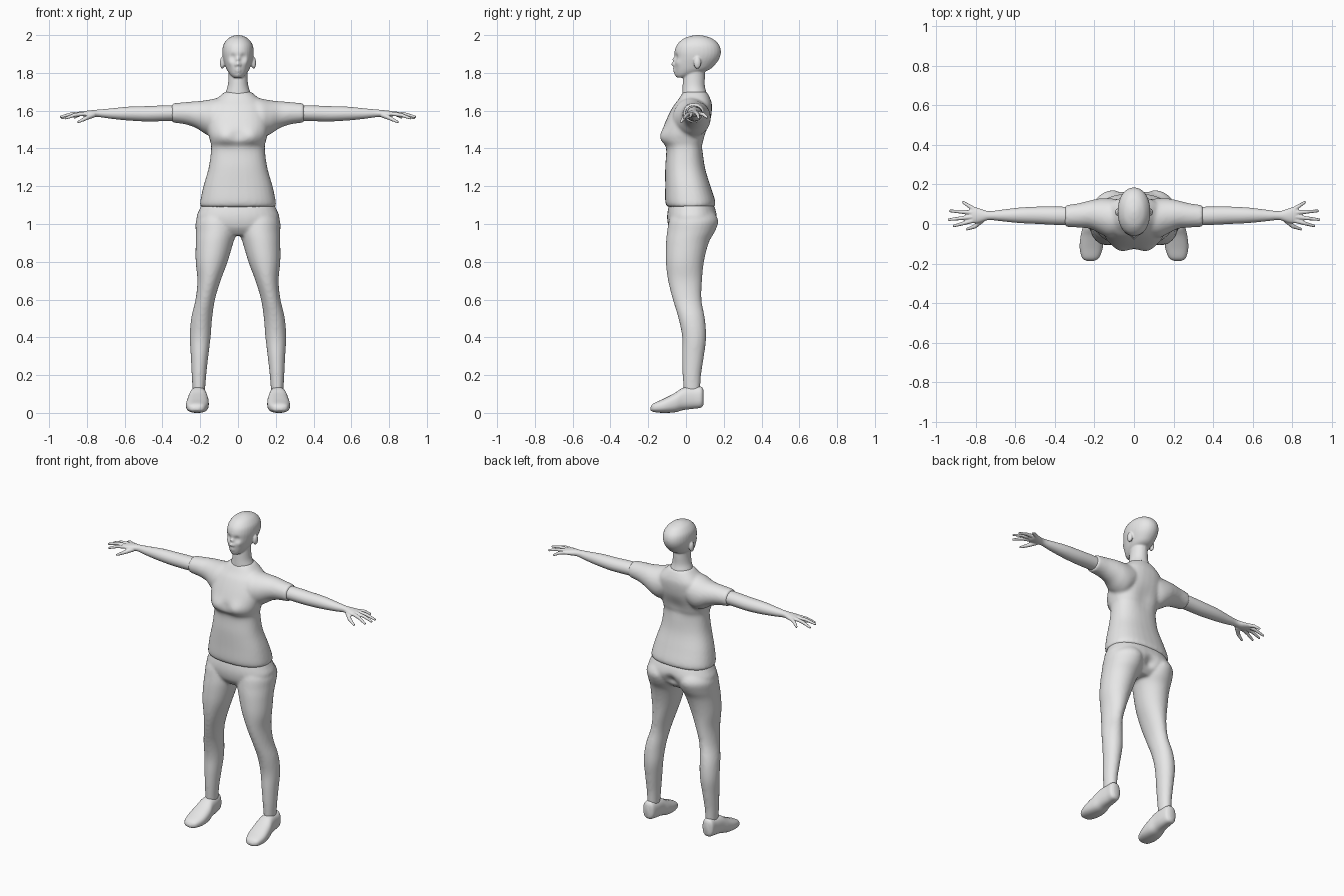
import bpy
import bmesh
from math import cos, sin, pi, exp
from mathutils import Vector, Matrix

default_cube = bpy.data.objects.get("Cube")
if default_cube:
    bpy.data.objects.remove(default_cube, do_unlink=True)

# One plain light grey material for the whole figure
grey = bpy.data.materials.new("light grey")
grey.use_nodes = True
grey.diffuse_color = (0.8, 0.8, 0.8, 1)
grey.node_tree.nodes["Principled BSDF"].inputs["Base Color"].default_value = (0.8, 0.8, 0.8, 1)


def smooth_rows(rows, steps=5):
    """Catmull-Rom interpolation between rows of numbers."""
    result = []
    last = len(rows) - 1
    for i in range(last):
        before, start, end, after = rows[max(i - 1, 0)], rows[i], rows[i + 1], rows[min(i + 2, last)]
        for step in range(steps):
            t = step / steps
            result.append([
                b + t * ((c - a) / 2 + t * ((2 * a - 5 * b + 4 * c - d) / 2 + t * (3 * b - a - 3 * c + d) / 2))
                for a, b, c, d in zip(before, start, end, after)])
    result.append(list(rows[last]))
    return result


def loft(bm, axis, rows, side=1, power=2.0, segments=32):
    """Skin rounded sections; a row is position along axis, then low and high of the other two axes."""
    across, up = [k for k in range(3) if k != axis]
    rings = []
    for position, low_a, high_a, low_b, high_b in smooth_rows(rows):
        ring = []
        for s in range(segments):
            angle = 2 * pi * s / segments
            ca, sa = cos(angle), sin(angle)
            point = Vector((0, 0, 0))
            point[axis] = position
            point[across] = (low_a + high_a) / 2 + (high_a - low_a) / 2 * abs(ca) ** (2 / power) * (1 if ca > 0 else -1)
            point[up] = (low_b + high_b) / 2 + (high_b - low_b) / 2 * abs(sa) ** (2 / power) * (1 if sa > 0 else -1)
            point.x *= side
            ring.append(bm.verts.new(point))
        rings.append(ring)
    faces = [bm.faces.new(rings[0]), bm.faces.new(rings[-1])]
    for lower, upper in zip(rings, rings[1:]):
        for s in range(segments):
            n = (s + 1) % segments
            faces.append(bm.faces.new((lower[s], lower[n], upper[n], upper[s])))
    bmesh.ops.recalc_face_normals(bm, faces=faces)


def centred(rows):
    """Turn (z, half width, front, back) rows into full sections."""
    return [(z, -width, width, front, back) for z, width, front, back in rows]


def ellipsoid(bm, centre, radii):
    matrix = Matrix.Translation(centre) @ Matrix.Diagonal((*radii, 1))
    bmesh.ops.create_uvsphere(bm, u_segments=16, v_segments=10, radius=1, matrix=matrix)


def finger_bone(bm, start, end, radius_start, radius_end):
    direction = end - start
    matrix = Matrix.Translation((start + end) / 2) @ direction.to_track_quat("Z", "Y").to_matrix().to_4x4()
    bmesh.ops.create_cone(bm, cap_ends=True, segments=12, radius1=radius_start, radius2=radius_end,
                          depth=direction.length, matrix=matrix)
    ellipsoid(bm, end, (radius_end,) * 3)


def sculpt(mesh, bumps):
    """Push the surface softly around points; off-centre bumps are mirrored."""
    for centre, radius, offset in bumps:
        for side in ((1, -1) if centre[0] else (1,)):
            mirror = Vector((side, 1, 1))
            middle, push = Vector(centre) * mirror, Vector(offset) * mirror
            for vertex in mesh.vertices:
                distance = (vertex.co - middle).length / radius
                if distance < 3:
                    vertex.co += push * exp(-distance * distance)


def finish(bm, name, voxel=0, relax=0, bumps=()):
    """Make the object, fuse its volumes, sculpt it and shade it smooth."""
    mesh = bpy.data.meshes.new(name)
    bm.to_mesh(mesh)
    bm.free()
    obj = bpy.data.objects.new(name, mesh)
    bpy.context.collection.objects.link(obj)
    if voxel:
        fuse = obj.modifiers.new("fuse", "REMESH")
        fuse.mode = "VOXEL"
        fuse.voxel_size = voxel
        soften = obj.modifiers.new("soften", "SMOOTH")
        soften.factor = 0.5
        soften.iterations = relax
        graph = bpy.context.evaluated_depsgraph_get()
        fused = bpy.data.meshes.new_from_object(obj.evaluated_get(graph))
        obj.modifiers.clear()
        obj.data = fused
        bpy.data.meshes.remove(mesh)
        fused.name = name
    sculpt(obj.data, bumps)
    obj.data.materials.clear()
    obj.data.materials.append(grey)
    obj.data.shade_smooth()
    return obj


def vec_mul(self, other):
    return Vector((self[0] * other[0], self[1] * other[1], self[2] * other[2]))


# Shirt: torso and two short sleeves
shirt = bmesh.new()
loft(shirt, 2, centred([
    (1.09, .2, -.1, .15), (1.12, .2, -.11, .155), (1.2, .183, -.11, .13), (1.3, .155, -.11, .1),
    (1.4, .142, -.105, .09), (1.44, .148, -.128, .1), (1.48, .158, -.13, .11), (1.55, .165, -.105, .13),
    (1.62, .15, -.07, .138), (1.66, .115, -.04, .13), (1.7, .07, -.015, .11)]), power=2.4)
for side in (1, -1):
    loft(shirt, 0, [
        (.05, -.05, .12, 1.5, 1.68), (.12, -.07, .13, 1.46, 1.665), (.17, -.05, .13, 1.475, 1.655),
        (.22, -.025, .12, 1.507, 1.65), (.28, -.018, .105, 1.528, 1.645), (.35, -.015, .095, 1.537, 1.638)], side)
finish(shirt, "shirt", .009, 5, [
    ((.075, -.13, 1.465), .045, (0, -.012, 0)),
    ((0, -.13, 1.47), .03, (0, .006, 0)),
    ((0, .12, 1.45), .06, (0, -.012, 0))])

# Trousers: two legs joined by the pelvis
trousers = bmesh.new()
loft(trousers, 2, centred([
    (.94, .1, -.06, .1), (.98, .19, -.09, .14), (1.03, .22, -.1, .163),
    (1.08, .203, -.095, .155), (1.13, .18, -.08, .13)]), power=2.3)
for side in (1, -1):
    loft(trousers, 2, [
        (.11, .175, .24, -.012, .075), (.2, .168, .245, -.018, .08), (.3, .157, .25, -.02, .095),
        (.4, .145, .255, -.02, .107), (.5, .137, .248, -.04, .1), (.6, .122, .225, -.07, .082),
        (.7, .092, .215, -.095, .085), (.8, .055, .224, -.107, .095), (.9, .025, .224, -.106, .12),
        (.96, .005, .224, -.1, .15), (1.02, .0, .222, -.09, .165), (1.07, .02, .19, -.07, .14)], side)
finish(trousers, "trousers", .009, 5, [
    ((0, .16, 1.0), .035, (0, -.022, 0)),
    ((.1, .16, 1.01), .06, (0, .006, 0))])

# Shoes
for side, name in ((1, "left_shoe"), (-1, "right_shoe")):
    shoe = bmesh.new()
    loft(shoe, 1, [
        (-.188, .208, .235, .015, .03), (-.172, .178, .262, .005, .05), (-.12, .158, .275, .0, .074),
        (-.06, .155, .27, .003, .105), (-.015, .163, .26, .015, .133), (.04, .167, .252, .022, .138),
        (.08, .175, .248, .028, .138), (.093, .195, .23, .045, .12)], side, power=2.5)
    finish(shoe, name)

# Head, ears and neck
head = bmesh.new()
loft(head, 2, centred([
    (1.775, .022, -.045, .0), (1.79, .04, -.054, .05), (1.815, .058, -.06, .12), (1.845, .07, -.062, .155),
    (1.88, .08, -.06, .178), (1.915, .083, -.06, .185), (1.95, .077, -.047, .174),
    (1.98, .055, -.015, .142), (1.995, .028, .025, .1), (2.0, .008, .055, .07)]), power=2.1)
loft(head, 2, centred([
    (1.64, .08, -.02, .12), (1.69, .068, -.02, .11), (1.73, .055, -.018, .1),
    (1.78, .05, -.015, .1), (1.83, .05, -.005, .1)]))
for side in (1, -1):
    ellipsoid(head, (side * .083, .06, 1.853), (.013, .02, .032))
finish(head, "head", .005, 4, [
    ((.03, -.058, 1.882), .017, (0, .011, 0)),
    ((.031, -.05, 1.881), .009, (0, -.005, 0)),
    ((0, -.06, 1.872), .011, (0, -.012, 0)),
    ((0, -.064, 1.847), .011, (0, -.018, 0)),
    ((.01, -.06, 1.842), .008, (0, -.006, 0)),
    ((0, -.06, 1.822), .012, (0, -.007, 0)),
    ((.008, -.062, 1.809), .01, (0, -.005, 0)),
    ((0, -.066, 1.815), .004, (0, .003, 0)),
    ((0, -.055, 1.787), .018, (0, -.006, 0)),
    ((.045, -.05, 1.855), .02, (.003, -.004, 0))])

# Arms with palms, four fingers and a thumb
knuckles = [((.81, .075, 1.583), (.865, .11, 1.565)), ((.82, .058, 1.585), (.93, .066, 1.562)),
            ((.82, .036, 1.585), (.937, .022, 1.568)), ((.815, .017, 1.583), (.912, -.01, 1.56))]
for side, name in ((1, "left_arm"), (-1, "right_arm")):
    arm = bmesh.new()
    loft(arm, 0, [
        (.28, -.005, .085, 1.548, 1.628), (.38, -.005, .088, 1.545, 1.628), (.48, .0, .088, 1.543, 1.624),
        (.58, .005, .083, 1.548, 1.621), (.67, .014, .072, 1.557, 1.612), (.735, .02, .065, 1.566, 1.606),
        (.78, .007, .078, 1.565, 1.602), (.815, .004, .088, 1.568, 1.597), (.832, .018, .076, 1.576, 1.59)], side)
    flip = Vector((side, 1, 1))
    for base, tip in knuckles:
        start, end = Vector(base) * flip, Vector(tip) * flip
        bend = start.lerp(end, .5) + Vector((0, 0, .006))
        finger_bone(arm, start, bend, .0115, .01)
        finger_bone(arm, bend, end, .01, .007)
    thumb = [Vector(point) * flip for point in ((.765, .025, 1.578), (.805, -.012, 1.56), (.845, -.026, 1.54))]
    finger_bone(arm, thumb[0], thumb[1], .015, .011)
    finger_bone(arm, thumb[1], thumb[2], .011, .007)
    finish(arm, name, .004, 2)
